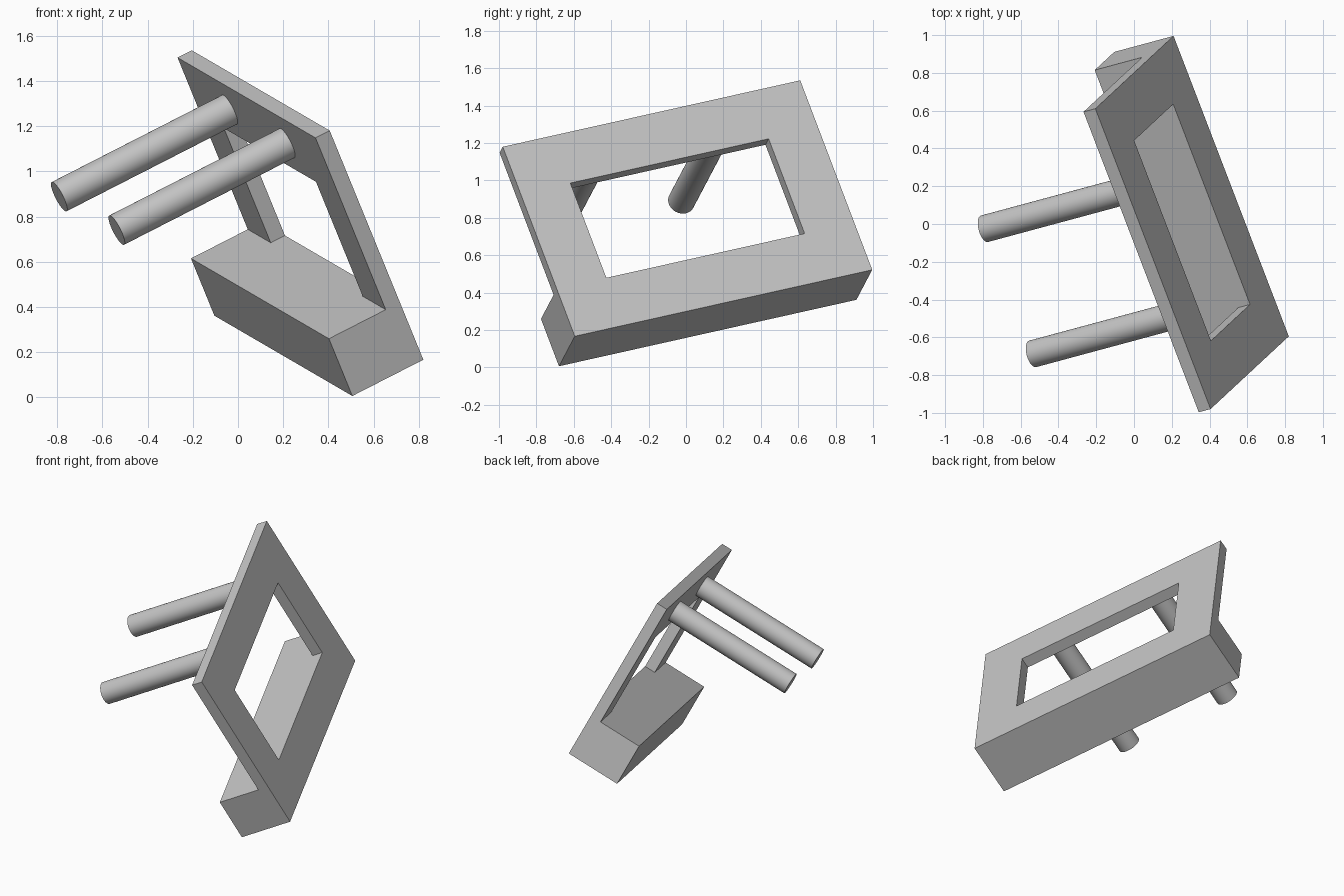
import bpy
import bmesh
from mathutils import Matrix, Vector

if "Cube" in bpy.data.objects:
    bpy.data.objects.remove(bpy.data.objects["Cube"], do_unlink=True)

UNIT = 0.145  # every dimension is a multiple of this module

# One plain grey for the whole model
grey = bpy.data.materials.new("light_grey")
grey.use_nodes = True
colour = (0.55, 0.55, 0.55, 1)
grey.diffuse_color = colour
grey.node_tree.nodes["Principled BSDF"].inputs["Base Color"].default_value = colour

# Tilted frame: local x runs along the panel, y up the panel, z out of its face
along = Vector((-0.61, 1.59, 0.355)).normalized()
up = Vector((-0.415, -0.385, 1.015))
out = along.cross(up).normalized()
up = out.cross(along)
tilt = Matrix((along, up, out)).transposed().to_4x4()
pose = Matrix.Translation((0.3075, 0.008, 0.851)) @ tilt @ Matrix.Scale(UNIT, 4)


def add_object(name, bm):
    bmesh.ops.recalc_face_normals(bm, faces=bm.faces)
    bm.transform(pose)
    mesh = bpy.data.meshes.new(name)
    bm.to_mesh(mesh)
    bm.free()
    mesh.materials.append(grey)
    obj = bpy.data.objects.new(name, mesh)
    bpy.context.collection.objects.link(obj)
    return obj


def extrude(bm, faces, depth):
    """Push faces backwards and return the new end faces."""
    geom = bmesh.ops.extrude_face_region(bm, geom=faces)["geom"]
    verts = [g for g in geom if isinstance(g, bmesh.types.BMVert)]
    bmesh.ops.translate(bm, verts=verts, vec=(0, 0, -depth))
    return [g for g in geom if isinstance(g, bmesh.types.BMFace)]


# Panel with a rectangular window, and a deep ledge along its lower bar
bm = bmesh.new()
xs, ys = (-6, -4, 4, 6), (-4, -2, 2, 4)
grid = [[bm.verts.new((x, y, 0)) for x in xs] for y in ys]
for j in range(3):
    for i in range(3):
        if (i, j) != (1, 1):
            bm.faces.new((grid[j][i], grid[j][i + 1],
                          grid[j + 1][i + 1], grid[j + 1][i]))
back = extrude(bm, bm.faces[:], 0.5)
lower_bar = [f for f in back if f.calc_center_median().y < -2.5]
extrude(bm, lower_bar, 2)
add_object("window_panel_with_ledge", bm)

# Two round rods standing out from the back of the upper bar
for name, x in (("front_rod", -2.5), ("back_rod", 2.5)):
    bm = bmesh.new()
    bmesh.ops.create_cone(bm, cap_ends=True, segments=48, radius1=0.5, radius2=0.5,
                          depth=6, matrix=Matrix.Translation((x, 3, -3.5)))
    rod = add_object(name, bm)
    bpy.ops.object.select_all(action="DESELECT")
    rod.select_set(True)
    bpy.context.view_layer.objects.active = rod
    bpy.ops.object.shade_smooth_by_angle()
